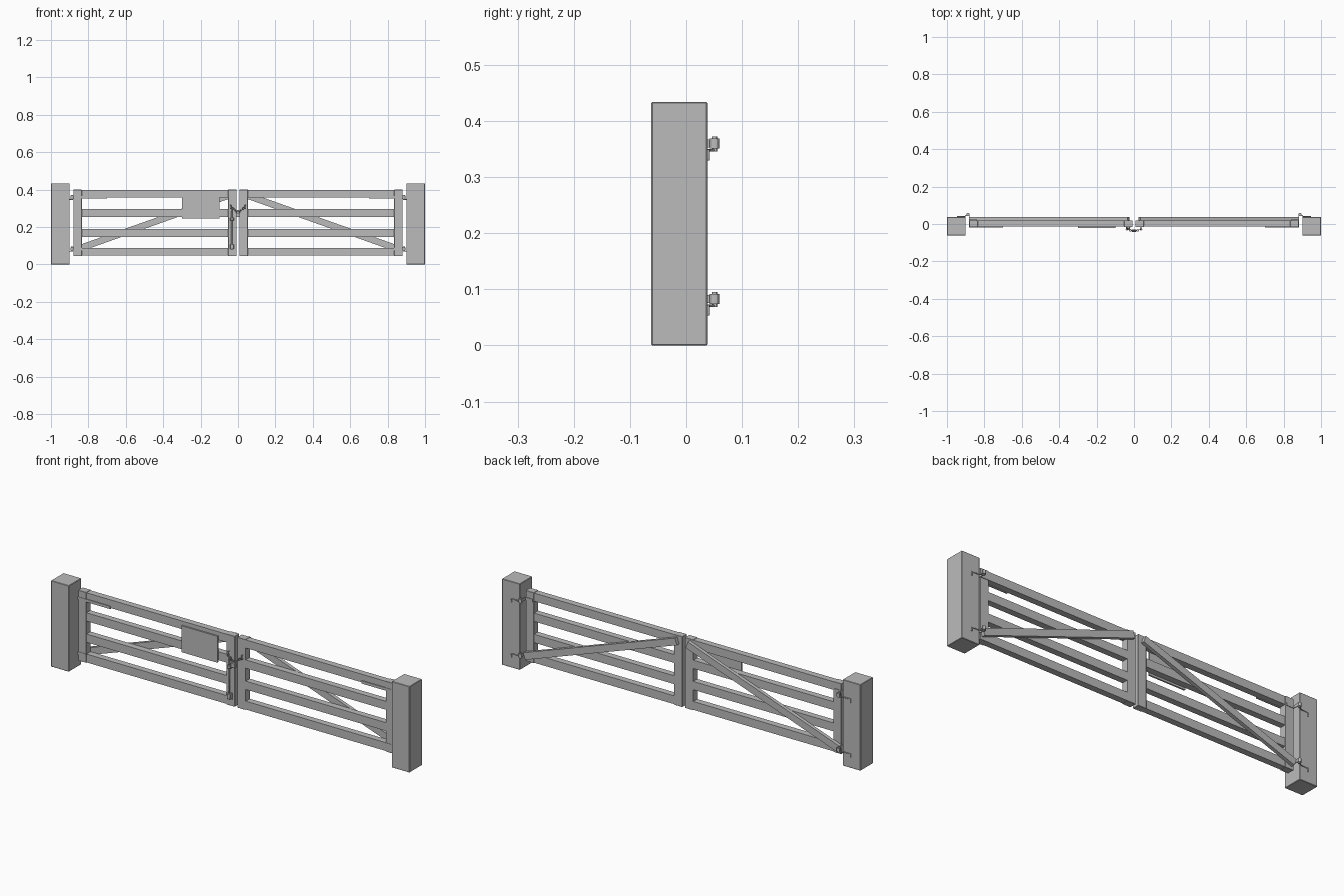
import bpy, math
from mathutils import Vector

if "Cube" in bpy.data.objects:
    bpy.data.objects.remove(bpy.data.objects["Cube"])

grey = bpy.data.materials.new("plain grey")
grey.diffuse_color = (0.5, 0.5, 0.5, 1)
grey.use_nodes = True
grey.node_tree.nodes["Principled BSDF"].inputs["Base Color"].default_value = grey.diffuse_color


def finish(ob, name, bevel=0.0):
    ob.name = name
    ob.data.materials.append(grey)
    if bevel:
        m = ob.modifiers.new("edge", 'BEVEL')
        m.width, m.segments = bevel, 1
    return ob


def box(name, lo, hi, bevel=0.0):
    """Box between two corners, in any order."""
    lo, hi = Vector(lo), Vector(hi)
    me = bpy.data.meshes.new(name)
    xs, ys, zs = [sorted(p) for p in zip(lo, hi)]
    v = [(x, y, z) for x in xs for y in ys for z in zs]
    f = [(0, 1, 3, 2), (4, 6, 7, 5), (0, 4, 5, 1), (2, 3, 7, 6), (0, 2, 6, 4), (1, 5, 7, 3)]
    me.from_pydata(v, [], f)
    ob = bpy.data.objects.new(name, me)
    bpy.context.collection.objects.link(ob)
    return finish(ob, name, bevel)


def cyl(name, r, loc, depth, rot=(0, 0, 0), n=12):
    bpy.ops.mesh.primitive_cylinder_add(vertices=n, radius=r, depth=depth, location=loc, rotation=rot)
    bpy.ops.object.shade_smooth_by_angle()
    return finish(bpy.context.object, name)


def rod(name, pts, r):
    """Round bar along a polyline."""
    cu = bpy.data.curves.new(name, 'CURVE')
    cu.dimensions = '3D'
    cu.bevel_depth, cu.bevel_resolution, cu.use_fill_caps = r, 1, True
    sp = cu.splines.new('POLY')
    sp.points.add(len(pts) - 1)
    for p, c in zip(sp.points, pts):
        p.co = (*c, 1)
    ob = bpy.data.objects.new(name, cu)
    bpy.context.collection.objects.link(ob)
    return finish(ob, name)


def ring(name, loc, rot, R, r):
    bpy.ops.mesh.primitive_torus_add(major_radius=R, minor_radius=r, major_segments=12,
                                     minor_segments=6, location=loc, rotation=rot)
    bpy.ops.object.shade_smooth_by_angle()
    return finish(bpy.context.object, name)


for s, side in ((-1, "left"), (1, "right")):
    # Post and gate frame
    box(side + "_post", (s, -0.062, 0), (s * 0.9, 0.038, 0.434), 0.002)
    box(side + "_outer_stile", (s * 0.88, -0.016, 0.045), (s * 0.835, 0.02, 0.4), 0.001)
    box(side + "_inner_stile", (s * 0.007, -0.016, 0.045), (s * 0.053, 0.02, 0.4), 0.001)
    for i, (a, b) in enumerate(((0.047, 0.089), (0.148, 0.19), (0.255, 0.297), (0.357, 0.398))):
        box(f"{side}_rail_{i + 1}", (s * 0.84, -0.014, a), (s * 0.05, 0.018, b))

    # Diagonal brace on the back
    p, q = Vector((s * 0.876, 0.029, 0.076)), Vector((s * 0.03, 0.029, 0.376))
    length = (q - p).length
    br = box(side + "_brace", (-length / 2, -0.009, -0.0175), (length / 2, 0.009, 0.0175))
    br.location = (p + q) / 2
    br.rotation_euler = (0, -math.atan2(q.z - p.z, q.x - p.x), 0)

    # Hinges: strap round the stile, eye, and a hook fixed to the post
    for z, tag, reach in ((0.36, "upper", 0.7), (0.083, "lower", 0.835)):
        box(f"{side}_{tag}_strap_front", (s * 0.883, -0.018, z - 0.007), (s * reach, -0.013, z + 0.007))
        box(f"{side}_{tag}_strap_edge", (s * 0.883, -0.018, z - 0.007), (s * 0.88, 0.05, z + 0.007))
        box(f"{side}_{tag}_strap_back", (s * 0.883, 0.02, z - 0.007), (s * 0.84, 0.023, z + 0.007))
        cyl(f"{side}_{tag}_hinge_eye", 0.009, (s * 0.887, 0.051, z), 0.018)
        cyl(f"{side}_{tag}_hinge_pin", 0.005, (s * 0.887, 0.051, z - 0.001), 0.026)
        rod(f"{side}_{tag}_hook", [(s * 0.887, 0.051, z - 0.012), (s * 0.905, 0.041, z - 0.012),
                                   (s * 0.945, 0.039, z - 0.012), (s * 0.945, 0.039, z - 0.03)], 0.0025)

    # Staple holding the chain
    rod(side + "_chain_staple", [(s * 0.038, -0.014, 0.318), (s * 0.038, -0.028, 0.318),
                                 (s * 0.038, -0.028, 0.3), (s * 0.038, -0.014, 0.3)], 0.0025)

# Blank sign board
box("sign_board", (-0.3, -0.022, 0.245), (-0.1, -0.014, 0.378))

# Drop bolt on the left leaf
box("bolt_plate", (-0.043, -0.018, 0.08), (-0.02, -0.014, 0.112))
box("bolt_keeper", (-0.043, -0.03, 0.082), (-0.022, -0.016, 0.108), 0.002)
box("bolt_guide", (-0.043, -0.03, 0.235), (-0.022, -0.014, 0.25), 0.002)
rod("bolt_bar", [(-0.033, -0.024, 0.08), (-0.033, -0.024, 0.295), (-0.02, -0.03, 0.295)], 0.004)

# Sagging chain
for i in range(9):
    t = -1 + i / 4
    ob = ring(f"chain_link_{i + 1}", (t * 0.038, -0.036 + 0.008 * t * t, 0.285 + 0.025 * t * t),
              (math.pi / 2 * (i % 2), -math.atan(1.2 * t), 0), 0.0058, 0.0018)
    ob.scale = (1.15, 0.8, 1)

# Padlock
ring("padlock_shackle", (0, -0.036, 0.279), (math.pi / 2, 0, 0), 0.008, 0.0022)
box("padlock_body", (-0.012, -0.043, 0.253), (0.012, -0.029, 0.277), 0.002)
